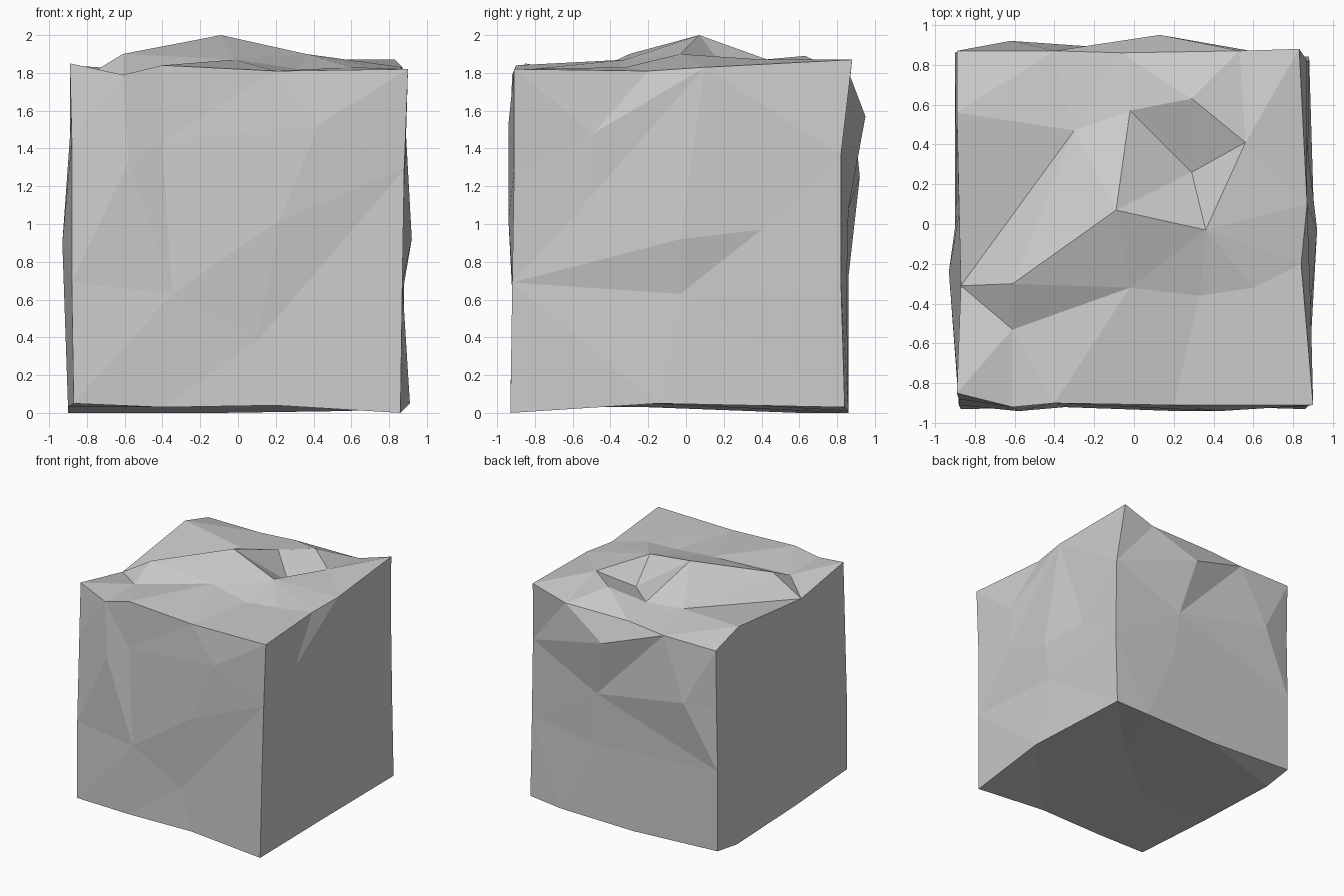
import bpy
import bmesh
from mathutils import Vector
from mathutils.geometry import delaunay_2d_cdt

default_cube = bpy.data.objects.get("Cube")
if default_cube:
    bpy.data.objects.remove(default_cube, do_unlink=True)

UNIT = 0.01  # points below are in hundredths of a unit

stone = bpy.data.materials.new("plain_grey_stone")
stone.use_nodes = True
grey = (0.6, 0.6, 0.6, 1.0)
stone.diffuse_color = grey
stone.node_tree.nodes["Principled BSDF"].inputs["Base Color"].default_value = grey

bm = bmesh.new()
known_vertices = {}


def vertex(point):
    """Return the shared vertex at a point, making it on first use."""
    if point not in known_vertices:
        known_vertices[point] = bm.verts.new(Vector(point) * UNIT)
    return known_vertices[point]


def rough_side(border, ridges, first_axis, second_axis):
    """Fill a closed border with triangles that follow the given ridge lines."""
    points = list(dict.fromkeys(border + [p for ridge in ridges for p in ridge]))
    index = {point: number for number, point in enumerate(points)}
    creases = [(index[a], index[b]) for a, b in zip(border, border[1:] + border[:1])]
    for ridge in ridges:
        creases += [(index[a], index[b]) for a, b in zip(ridge, ridge[1:])]
    flat = [Vector((p[first_axis], p[second_axis])) * UNIT for p in points]
    result = delaunay_2d_cdt(flat, creases, [], 1, 0.00001)
    triangles, sources = result[2], result[3]
    for triangle in triangles:
        corners = [vertex(points[sources[i][0]]) for i in triangle if sources[i]]
        if len(set(corners)) == 3 and not bm.faces.get(corners):
            bm.faces.new(corners)


def outline(*rails):
    """Join edge rails end to end into one closed border."""
    return [point for rail in rails for point in rail[:-1]]


def back(rail):
    return rail[::-1]


# Eight corners of the block
front_left_low, front_right_low = (-87, -93, 5), (86, -93, 0)
back_right_low, back_left_low = (88, 84, 3), (-90, 86, 4)
front_left_high, front_right_high = (-89, -85, 185), (90, -91, 182)
back_right_high, back_left_high = (83, 88, 187), (-89, 87, 175)

# Points shared by ridges and edges
right_notch = (87, 10, 183)
left_dip = (-87, -31, 174)
back_lip, back_step = (-6, 86, 178), (-40, 87, 175)
front_left_chip = (-88, -88, 145)
front_right_chip, front_right_low_chip = (88, -91, 129), (87, -92, 69)
back_left_chip = (-90, 86, 72)

# Twelve worn edges
front_top = [front_left_high, (-61, -92, 179), (-40, -90, 184), (20, -91, 181), front_right_high]
right_top = [front_right_high, (84, -20, 181), right_notch, back_right_high]
back_top = [back_right_high, (53, 87, 178), back_lip, back_step, back_left_high]
left_top = [back_left_high, (-89, 56, 184), left_dip, front_left_high]
front_low = [front_left_low, (-40, -91, 3), (20, -91, 4), front_right_low]
right_low = [front_right_low, (91, -15, 5), back_right_low]
back_low = [back_right_low, (58, 86, 1), (-10, 86, 0), back_left_low]
left_low = [back_left_low, (-90, 60, 0), (-90, -20, 3), front_left_low]
front_left_edge = [front_left_low, (-88, -91, 69), front_left_chip, front_left_high]
front_right_edge = [front_right_low, front_right_low_chip, front_right_chip, front_right_high]
back_right_edge = [back_right_low, (88, 82, 70), (87, 82, 136), back_right_high]
back_left_edge = [back_left_low, back_left_chip, (-89, 86, 125), back_left_high]

# Top: a raised shelf, a valley in front of it and a sunken pocket behind
peak, shelf_corner, pocket_rim = (-9, 7, 200), (36, -3, 190), (56, 41, 187)
pocket, pocket_back = (29, 26, 175), (29, 63, 189)
shelf_end, valley_end, valley_mid = (-61, -30, 190), (-61, -53, 179), (-2, -32, 187)
top_ridges = [
    [shelf_end, peak, shelf_corner, pocket_rim, pocket_back, back_lip],
    [shelf_end, valley_end, valley_mid, (33, -36, 182), (60, -32, 183), shelf_corner],
    [shelf_corner, pocket, pocket_rim],
    [pocket, pocket_back],
    [left_dip, (-30, 47, 180), (-2, 57, 182)],
]
rough_side(outline(front_top, right_top, back_top, left_top), top_ridges, 0, 1)

# Front: a chipped corner and a slanting hollow
front_ridges = [
    [front_left_chip, (-58, -94, 133), (-40, -90, 144)],
    [front_left_low, (-35, -92, 63), (22, -94, 102), front_right_chip, (10, -90, 38)],
    [(43, -94, 153)],
]
rough_side(outline(front_low, front_right_edge, back(front_top), back(front_left_edge)),
           front_ridges, 0, 2)

# Right side: a long wedge under a bulge, and a chip near the top
right_ridges = [
    [front_right_low_chip, (92, -3, 92), (87, 40, 97), (87, -3, 63), front_right_low_chip],
    [(89, -49, 148), right_notch, (88, -50, 115)],
]
rough_side(outline(right_low, back_right_edge, back(right_top), back(front_right_edge)),
           right_ridges, 1, 2)

# Back: two overhanging bulges above a shallow hollow
hollow = (24, 86, 108)
bulge = (13, 95, 157)
back_ridges = [
    [bulge, back_step, hollow, bulge],
    [hollow, (-62, 92, 125), back_left_chip, hollow],
    [(30, 85, 64)],
]
rough_side(outline(back_low, back_left_edge, back(back_top), back(back_right_edge)),
           back_ridges, 0, 2)

# Left side: one low bulge between two hollows
left_ridges = [[(-88, 5, 152), (-93, -24, 90), (-89, 5, 57)]]
rough_side(outline(left_low, front_left_edge, back(left_top), back(back_left_edge)),
           left_ridges, 1, 2)

# Underside: slightly hollow
under_ridges = [[(-25, -20, 5), (25, 20, 5)]]
rough_side(outline(front_low, right_low, back_low, left_low), under_ridges, 0, 1)

# Flat-shaded block
bmesh.ops.recalc_face_normals(bm, faces=bm.faces[:])
mesh = bpy.data.meshes.new("rough_stone_block")
bm.to_mesh(mesh)
bm.free()
mesh.materials.append(stone)
block = bpy.data.objects.new("rough_stone_block", mesh)
bpy.context.scene.collection.objects.link(block)
